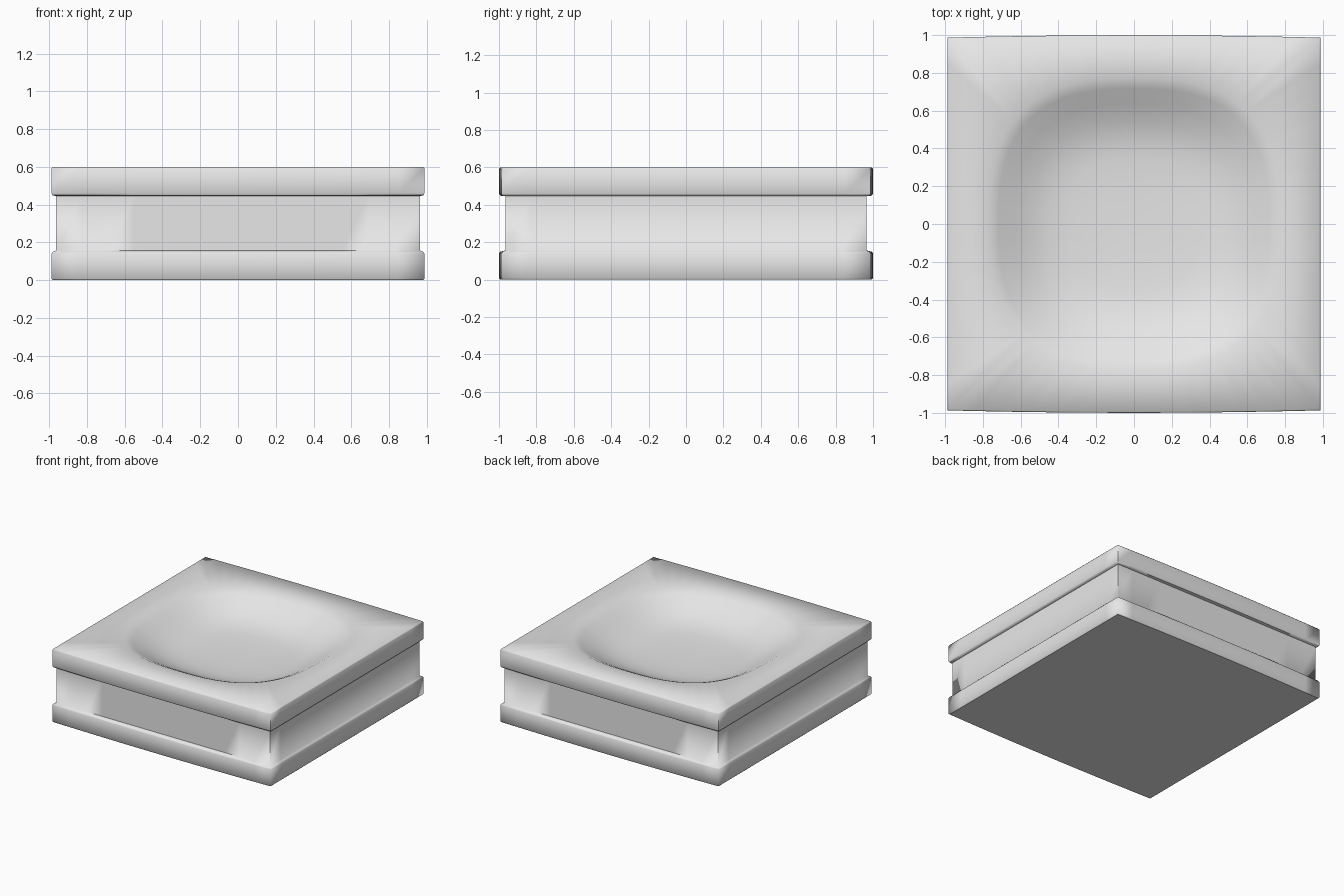
import bpy, bmesh, math

if "Cube" in bpy.data.objects:
    bpy.data.objects.remove(bpy.data.objects["Cube"])

SEG = 14          # segments per side of the square
BOW = 0.013       # slight outward bulge of the front and back bands
RIM = 0.77        # half width of the dished hollow
POWER = 2.7       # roundness of the hollow (2 = circle)
TOP = 0.6

# Side profile: half width, height (base band, recessed waist, top band)
PROFILE = [(0.98, 0.0), (0.987, 0.008), (0.987, 0.14), (0.981, 0.15),
           (0.965, 0.156), (0.965, 0.446), (0.981, 0.449),
           (0.987, 0.46), (0.987, 0.592), (0.981, 0.6)]

# Hollow profile: fraction of the rim, depth
HOLLOW = [(1.0, 0.0), (0.93, 0.026), (0.82, 0.074), (0.7, 0.118),
          (0.58, 0.148), (0.45, 0.161), (0.25, 0.168)]


def square_points():
    """Points around a square of half width 1, counter-clockwise."""
    pts = []
    for side in range(4):
        c, s = round(math.cos(side * math.pi / 2)), round(math.sin(side * math.pi / 2))
        for i in range(SEG):
            x, y = -1 + 2 * i / SEG, -1
            pts.append((c * x - s * y, s * x + c * y))
    return pts


def rim_point(x, y):
    """Push a square point onto the rounded rim of the hollow."""
    k = RIM / (abs(x) ** POWER + abs(y) ** POWER) ** (1 / POWER)
    return x * k, y * k


def bridge(bm, lower, upper):
    n = len(lower)
    for i in range(n):
        j = (i + 1) % n
        bm.faces.new((lower[i], lower[j], upper[j], upper[i]))


grey = bpy.data.materials.new("light grey")
grey.diffuse_color = (0.8, 0.8, 0.8, 1)
grey.use_nodes = True
grey.node_tree.nodes["Principled BSDF"].inputs["Base Color"].default_value = grey.diffuse_color

bm = bmesh.new()
base = square_points()
rings = []

# Sides: stacked square rings
for r, z in PROFILE:
    bow = BOW if r > 0.97 else 0
    rings.append([bm.verts.new((x * r, y * r * (1 + bow * (1 - x * x)), z)) for x, y in base])

# Top: flat border, then the dished hollow
for f, d in HOLLOW:
    ring = []
    for x, y in base:
        px, py = rim_point(x, y)
        ring.append(bm.verts.new((px * f, py * f, TOP - d)))
    rings.append(ring)

for a, b in zip(rings, rings[1:]):
    bridge(bm, a, b)

# Floor of the hollow
centre = bm.verts.new((0, 0, TOP - 0.17))
last = rings[-1]
for i in range(len(last)):
    bm.faces.new((last[i], last[(i + 1) % len(last)], centre))

# Underside
bm.faces.new(list(reversed(rings[0])))

mesh = bpy.data.meshes.new("dished_block")
bm.to_mesh(mesh)
bm.free()
mesh.materials.append(grey)
block = bpy.data.objects.new("dished_block", mesh)
bpy.context.collection.objects.link(block)

# Smooth bands and hollow, crisp upright corners, flat underside
bpy.context.view_layer.objects.active = block
block.select_set(True)
bpy.ops.object.shade_smooth_by_angle(angle=math.radians(75))
for p in mesh.polygons:
    if p.normal.z < -0.99:
        p.use_smooth = False
